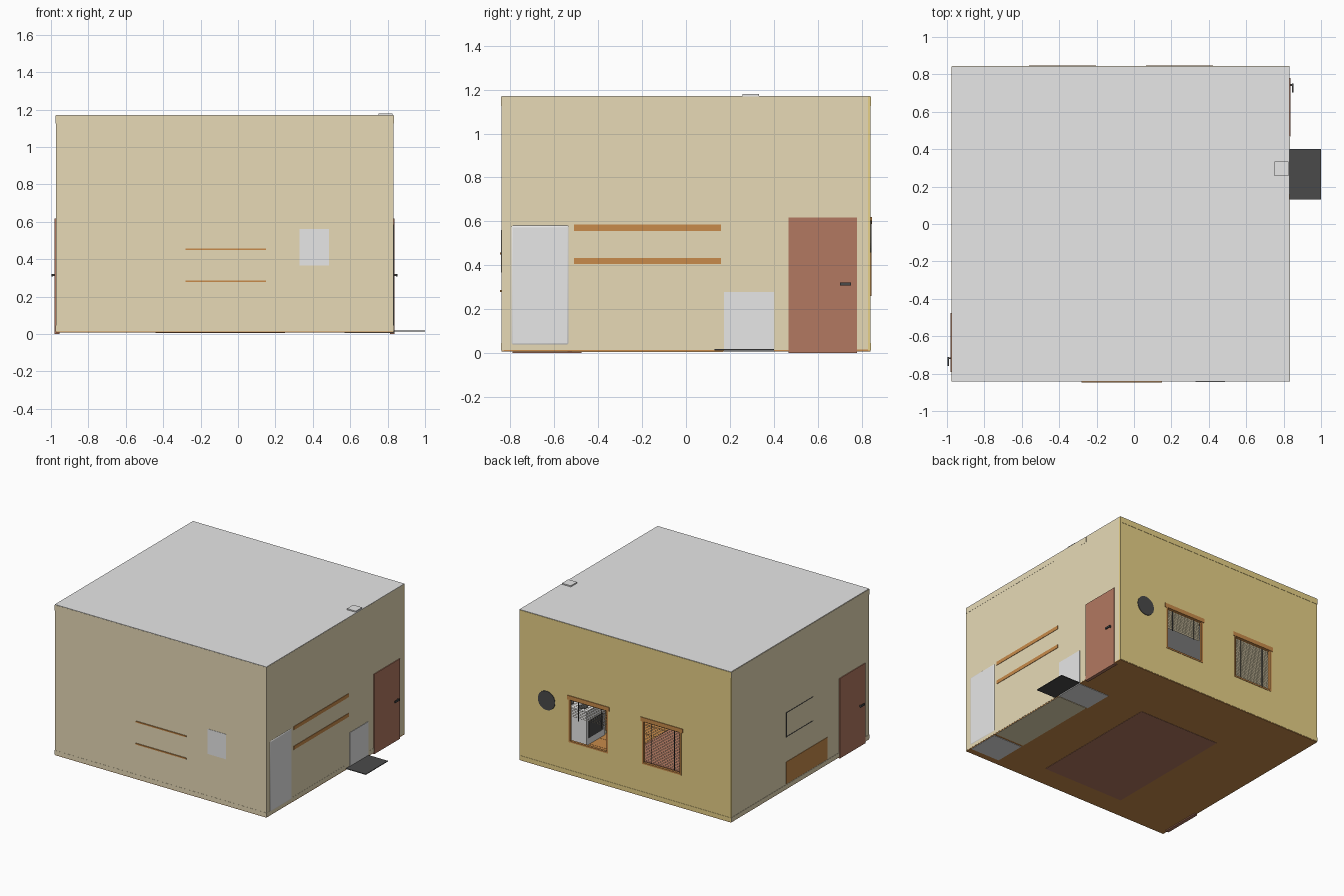
import bpy, bmesh, math

if "Cube" in bpy.data.objects:
    bpy.data.objects.remove(bpy.data.objects["Cube"])

def mat(name, rgb):
    m = bpy.data.materials.new(name)
    m.diffuse_color = (*rgb, 1)
    m.use_nodes = True
    m.node_tree.nodes["Principled BSDF"].inputs["Base Color"].default_value = m.diffuse_color
    return m

BEIGE = mat("beige_paint", (.80, .70, .47))
MUSTARD = mat("mustard_paint", (.83, .66, .25))
WHITE = mat("white", (.80, .80, .80))
WOOD = mat("orange_wood", (.58, .26, .07))
RED = mat("red_brown", (.45, .19, .12))
DARK = mat("charcoal", (.068, .068, .068))

def finish(name, bm, m):
    me = bpy.data.meshes.new(name)
    bmesh.ops.recalc_face_normals(bm, faces=bm.faces)
    bm.to_mesh(me)
    bm.free()
    ob = bpy.data.objects.new(name, me)
    me.materials.append(m)
    bpy.context.collection.objects.link(ob)
    return ob

def add_box(bm, x, y, z, tilt=0):
    """Box from (min, max) ranges; tilt turns it about x."""
    vs = bmesh.ops.create_cube(bm, size=1)["verts"]
    bmesh.ops.scale(bm, verts=vs, vec=(x[1]-x[0], y[1]-y[0], z[1]-z[0]))
    if tilt:
        c, s = math.cos(tilt), math.sin(tilt)
        for v in vs:
            v.co.y, v.co.z = c*v.co.y - s*v.co.z, s*v.co.y + c*v.co.z
    bmesh.ops.translate(bm, verts=vs, vec=(sum(x)/2, sum(y)/2, sum(z)/2))

def boxes(name, m, *parts, bevel=0):
    bm = bmesh.new()
    for p in parts:
        add_box(bm, *p)
    ob = finish(name, bm, m)
    if bevel:
        b = ob.modifiers.new("bevel", "BEVEL")
        b.width, b.segments = bevel, 3
        bpy.context.view_layer.objects.active = ob
        ob.select_set(True)
        bpy.ops.object.shade_smooth_by_angle()
        ob.select_set(False)
    return ob

def cylinder(name, m, loc, r, depth, axis, n=32):
    bm = bmesh.new()
    bmesh.ops.create_cone(bm, cap_ends=True, segments=n, radius1=r, radius2=r, depth=depth)
    ob = finish(name, bm, m)
    ob.location = loc
    ob.rotation_euler = {"x": (0, math.pi/2, 0), "y": (math.pi/2, 0, 0), "z": (0, 0, 0)}[axis]
    return ob

# room shell extents
L, R, F, B, Z0, Z1, T = -.974, .832, -.842, .842, .012, 1.168, .012

# plain walls
boxes("front_wall", BEIGE, ((L, R), (F, F+T), (Z0, Z1)))
boxes("left_wall", BEIGE, ((L, L+T), (F+T, B-T), (Z0, Z1)))
boxes("right_wall", BEIGE, ((R-T, R), (F+T, B-T), (Z0, Z1)))

# back wall: face grid with two window holes, then thickened
WINDOWS = [(.076, .41, .43), (-.55, -.216, .27)]   # x range, lower end of blind
WZ = (.26, .60)
bm = bmesh.new()
xs = [L, -.55, -.216, .076, .41, R]
zs = [Z0, *WZ, Z1]
grid = [[bm.verts.new((x, B, z)) for z in zs] for x in xs]
for i in range(5):
    for j in range(3):
        if not (i in (1, 3) and j == 1):
            bm.faces.new((grid[i][j], grid[i][j+1], grid[i+1][j+1], grid[i+1][j]))
bm.normal_update()
wall = finish("back_wall", bm, MUSTARD)
s = wall.modifiers.new("thickness", "SOLIDIFY")
s.thickness = T
s.offset = -1 if wall.data.polygons[0].normal.y > 0 else 1

# ceiling, crown moulding and skirting
boxes("ceiling", WHITE, ((L, R), (F, B), (Z1, Z1+.003)))
def ring(name, m, z, d):
    a, b, c, e = L+T, R-T, F+T, B-T
    boxes(name, m, ((a, a+d), (c, e), z), ((b-d, b), (c, e), z),
          ((a+d, b-d), (c, c+d), z), ((a+d, b-d), (e-d, e), z))
ring("crown_moulding", WHITE, (1.12, Z1), .02)
ring("skirting", WOOD, (.018, .055), .006)

# outer bands at head and foot of the walls
for nm, z in (("head_band", (1.125, 1.167)), ("foot_band", (.013, .045))):
    boxes("back_" + nm, MUSTARD, ((L, R), (B, B+.002), z))
    boxes("side_" + nm, BEIGE, ((L-.002, L), (F, B), z), ((R, R+.001), (F, .13), z),
          ((R, R+.001), (.40, .47), z), ((L, R), (F-.001, F), z))

# plank floor and rug
n = 14
w = (B-F)/n
boxes("floor_base", WOOD, ((L, R), (F, B), (.008, .015)))
boxes("floor_planks", WOOD, *[((L+T, R-T), (F+w*i+.001, F+w*(i+1)-.001), (.015, .018)) for i in range(n)])
boxes("rug", RED, ((-.44, .25), (-.67, .38), (.006, .023)))

# windows with frames, pelmets and slatted blinds
for k, (x0, x1, low) in enumerate(WINDOWS):
    f, y = .012, (B-.016, B+.003)
    boxes(f"window_frame_{k}", WOOD, ((x0, x0+f), y, WZ), ((x1-f, x1), y, WZ),
          ((x0+f, x1-f), y, (WZ[0], WZ[0]+f)), ((x0+f, x1-f), y, (WZ[1]-f, WZ[1])))
    boxes(f"window_pelmet_{k}", WOOD, ((x0-.012, x1+.012), (B-.05, B+.005), (.588, .62)))
    count = int((.585-low)/.012)
    boxes(f"blind_slats_{k}", BEIGE, *[((x0+f, x1-f), (B-.032, B-.018), (.582-.012*i, .5835-.012*i), .6)
                                      for i in range(count)])
    boxes(f"blind_cords_{k}", DARK, *[((x-.002, x+.002), (B-.017, B-.014), (low, .588))
                                     for x in (x0+.07, x1-.07)])

# wall clock on the back wall
cylinder("clock", DARK, (.60, B-.006, .53), .073, .02, "y")

# doors with lever handles
def door(name, side, face, y0, y1, hy):
    x = sorted((face-side*.02, face+side*.006))
    boxes(name, RED, (x, (y0, y1), (0, .617)))
    boxes(name + "_handle", DARK,
          (sorted((face-side*.035, face+side*.016)), (hy+.012, hy+.022), (.309, .321)),
          (sorted((face+side*.014, face+side*.022)), (hy-.025, hy+.025), (.308, .322)),
          (sorted((face-side*.035, face-side*.028)), (hy-.025, hy+.025), (.308, .322)))
door("right_door", 1, R, .467, .78, .727)
door("left_door", -1, L, -.79, -.477, -.735)

# kitchen row along the right wall
XF, XB = .57, R+.003
boxes("fridge", WHITE, ((XF, XB), (-.80, -.53), (.033, .585)), bevel=.012)
boxes("fridge_base", WHITE, ((XF+.01, R-.004), (-.79, -.54), (.005, .034)))
boxes("fridge_handles", DARK, ((XF-.014, XF), (-.56, -.55), (.08, .30)), ((XF-.014, XF), (-.56, -.55), (.36, .50)))
boxes("cabinets", BEIGE, ((XF+.01, R-.002), (-.52, .168), (.005, .26)))
boxes("worktop", WOOD, ((XF, R-.002), (-.525, .17), (.26, .278)))
boxes("cabinet_doors", WOOD, *[((XF, XF+.01), (-.515+.17*i, -.355+.17*i), (.04, .25)) for i in range(4)])
boxes("stove", WHITE, ((XF, XB), (.174, .40), (.005, .277)))
boxes("oven_window", DARK, ((XF-.004, XF), (.20, .375), (.07, .20)))
for i in range(4):
    cylinder(f"hob_ring_{i}", DARK, (.64+.12*(i % 2), .23+.11*(i//2), .279), .035, .006, "z", 20)
boxes("right_shelves", WOOD, *[((.70, R+.003), (-.51, .16), (z, z+.028)) for z in (.405, .557)])

# extractor hood with duct through the ceiling
boxes("extractor_hood", DARK, ((.62, R-.01), (.174, .40), (.50, .55)))
boxes("extractor_duct", WHITE, ((.75, .826), (.257, .333), (.55, 1.18)))

# dark mat outside the right wall
boxes("mat", DARK, ((.70, 1.0), (.13, .40), (.012, .0175)))

# front wall shelves and white panel
boxes("front_shelves", WOOD, *[((-.28, .15), (F-.006, F+.12), (z, z+.01)) for z in (.277, .448)])
boxes("wall_panel", WHITE, ((.33, .487), (F-.002, F+.03), (.367, .56)))

# left wall cabinet and screen frame
boxes("low_cabinet", WOOD, ((L-.003, -.80), (-.33, .17), (.05, .22)))
boxes("screen", DARK, ((L+T, L+.03), (-.16, .17), (.41, .60)))
xo, e = (L-.002, L), .005
boxes("screen_edge", DARK, (xo, (-.16, .17), (.41, .41+e)), (xo, (-.16, .17), (.60-e, .60)),
      (xo, (.17-e, .17), (.41+e, .60-e)))
